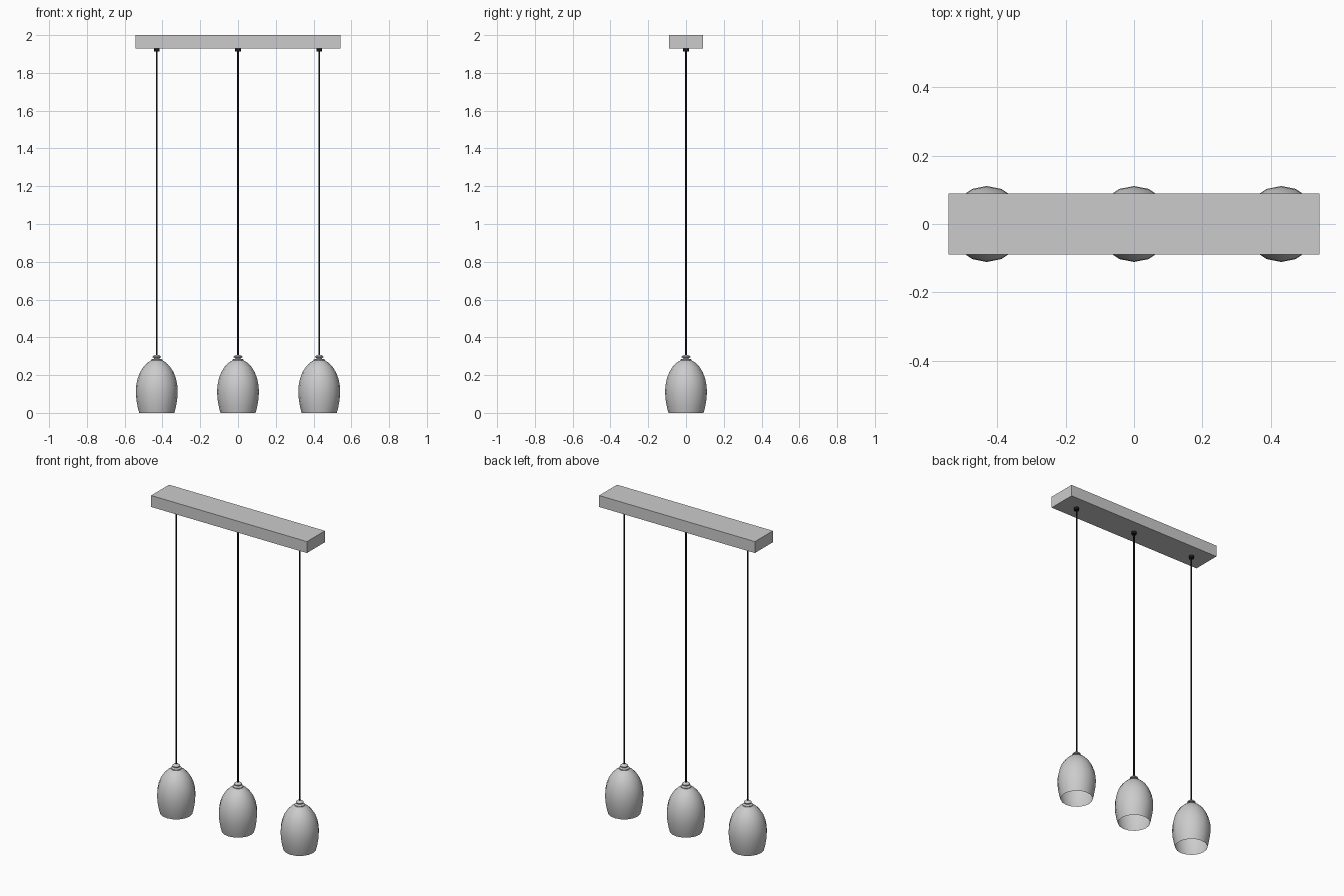
import bpy, bmesh, math

if "Cube" in bpy.data.objects:
    bpy.data.objects.remove(bpy.data.objects["Cube"])

black = bpy.data.materials.new("black")
black.diffuse_color = (0.01, 0.01, 0.01, 1)
black.use_nodes = True
black.node_tree.nodes["Principled BSDF"].inputs["Base Color"].default_value = black.diffuse_color


def lathe(name, profile, x, sides=16, mat=None, angle=40):
    """Revolve (radius, z) points about a vertical axis at x."""
    bm = bmesh.new()
    rings = []
    for r, z in profile:
        if r == 0:
            rings.append([bm.verts.new((0, 0, z))] * sides)
        else:
            rings.append([bm.verts.new((r * math.cos(2 * math.pi * i / sides),
                                        r * math.sin(2 * math.pi * i / sides), z))
                          for i in range(sides)])
    for a, b in zip(rings, rings[1:]):
        for i in range(sides):
            j = (i + 1) % sides
            loop = list(dict.fromkeys((a[i], a[j], b[j], b[i])))
            bm.faces.new(loop)
    me = bpy.data.meshes.new(name)
    bm.to_mesh(me)
    bm.free()
    ob = bpy.data.objects.new(name, me)
    bpy.context.collection.objects.link(ob)
    ob.location.x = x
    if mat:
        me.materials.append(mat)
    bpy.ops.object.select_all(action='DESELECT')
    ob.select_set(True)
    bpy.context.view_layer.objects.active = ob
    bpy.ops.object.shade_smooth_by_angle(angle=math.radians(angle))
    return ob


# Ceiling canopy
bpy.ops.mesh.primitive_cube_add(size=1, location=(0, 0, 1.964))
canopy = bpy.context.object
canopy.name = "ceiling_canopy"
canopy.scale = (1.085, 0.178, 0.072)

# Profiles, bottom to top
shade = [(0.093, 0.0), (0.101, 0.03), (0.108, 0.07), (0.111, 0.11), (0.109, 0.145),
         (0.102, 0.18), (0.089, 0.215), (0.070, 0.245), (0.048, 0.267), (0.026, 0.28)]
cap = [(0, 0.277), (0.030, 0.277), (0.030, 0.283), (0.014, 0.287), (0.014, 0.291),
       (0.023, 0.293), (0.023, 0.298), (0.012, 0.307), (0, 0.307)]
cord = [(0, 0.30), (0.005, 0.30), (0.005, 1.93), (0, 1.93)]
grommet = [(0, 1.912), (0.015, 1.912), (0.015, 1.93), (0, 1.93)]

# Three hanging pendants
for i, x in enumerate((-0.43, 0, 0.43), 1):
    lathe(f"shade_{i}", shade, x)
    lathe(f"shade_cap_{i}", cap, x)
    lathe(f"cord_{i}", cord, x, 8, black, 50)
    lathe(f"cord_grommet_{i}", grommet, x, 16, black)
